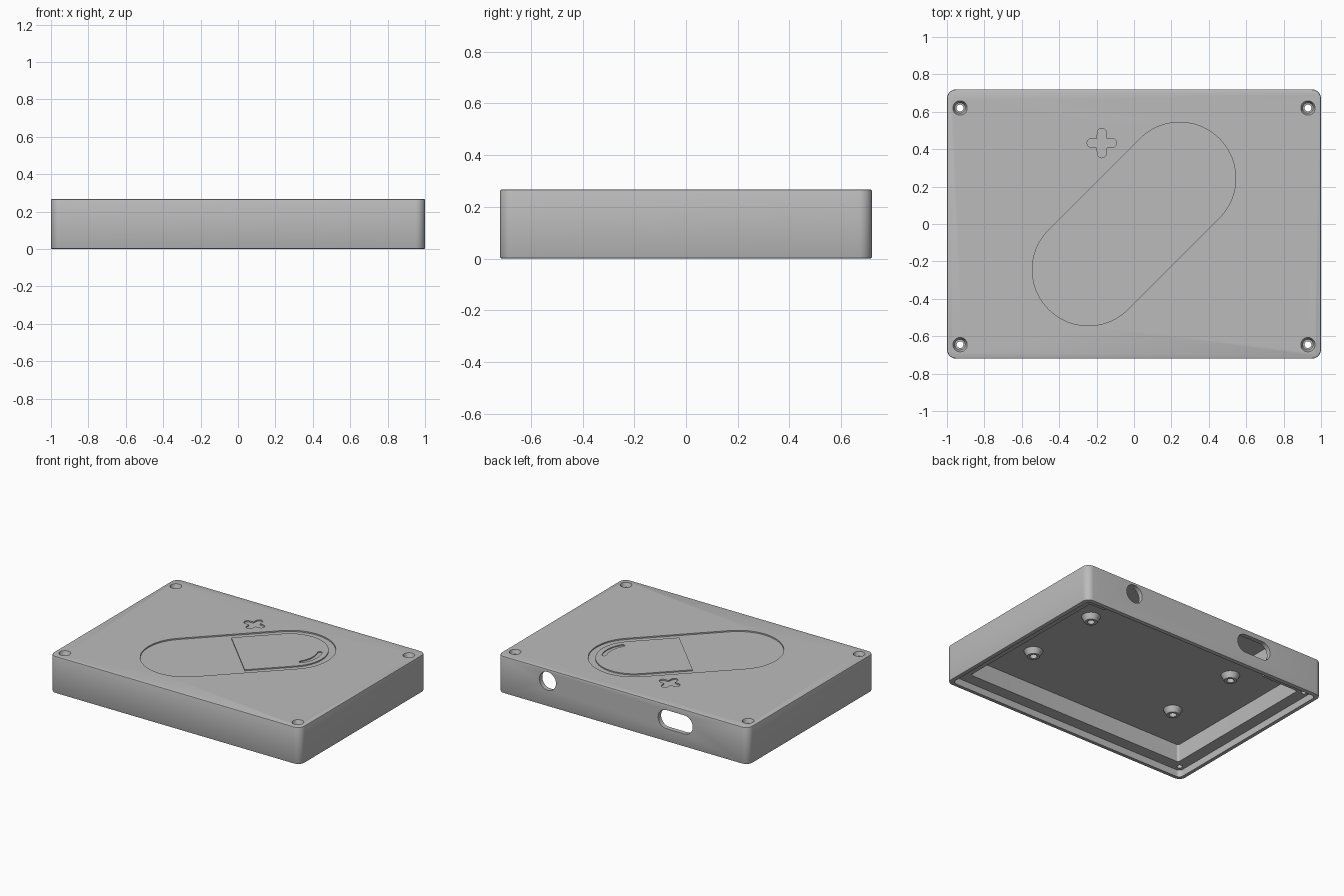
import bpy, bmesh
from math import cos, sin, pi, radians
from mathutils import Vector, Matrix

old = bpy.data.objects.get("Cube")
if old:
    bpy.data.objects.remove(old, do_unlink=True)

grey = bpy.data.materials.new("matte_grey")
grey.use_nodes = True
grey.diffuse_color = (0.5, 0.5, 0.5, 1)
grey.node_tree.nodes["Principled BSDF"].inputs["Base Color"].default_value = (0.5, 0.5, 0.5, 1)

TOP = 0.267      # case height
HX, HY = 1.0, 0.72
CEIL = 0.177     # underside of the thick top
LEDGE = 0.05     # lid seat


def arc(cx, cy, r, a0, a1, n=12):
    return [(cx + r * cos(a0 + (a1 - a0) * i / n), cy + r * sin(a0 + (a1 - a0) * i / n))
            for i in range(n + 1)]


def rounded_rect(x0, x1, y0, y1, r):
    pts = []
    for k, (cx, cy) in enumerate([(x1 - r, y1 - r), (x0 + r, y1 - r), (x0 + r, y0 + r), (x1 - r, y0 + r)]):
        pts += arc(cx, cy, r, k * pi / 2, (k + 1) * pi / 2, 8)
    return pts


def make_object(name, bm):
    mesh = bpy.data.meshes.new(name)
    bmesh.ops.recalc_face_normals(bm, faces=bm.faces)
    bm.to_mesh(mesh)
    bm.free()
    mesh.materials.append(grey)
    obj = bpy.data.objects.new(name, mesh)
    bpy.context.collection.objects.link(obj)
    return obj


def prism(name, pts, z0, z1, matrix=None, bevel=0):
    """Extrude a flat outline from z0 to z1, then place it."""
    bm = bmesh.new()
    base = bm.faces.new([bm.verts.new((x, y, z0)) for x, y in pts])
    up = bmesh.ops.extrude_face_region(bm, geom=[base], use_keep_orig=True)["geom"]
    bmesh.ops.translate(bm, vec=(0, 0, z1 - z0), verts=[g for g in up if isinstance(g, bmesh.types.BMVert)])
    bmesh.ops.remove_doubles(bm, verts=bm.verts, dist=1e-5)
    if bevel:
        rim = [e for e in bm.edges if abs(e.verts[0].co.z - e.verts[1].co.z) < 1e-6]
        bmesh.ops.bevel(bm, geom=rim, offset=bevel, segments=2, profile=0.5, affect='EDGES')
    if matrix:
        bm.transform(matrix)
    return make_object(name, bm)


def cone(name, x, y, z0, z1, r0, r1):
    bm = bmesh.new()
    bmesh.ops.create_cone(bm, cap_ends=True, segments=32, radius1=r0, radius2=r1, depth=z1 - z0,
                          matrix=Matrix.Translation((x, y, (z0 + z1) / 2)))
    return make_object(name, bm)


def cut(target, cutter):
    mod = target.modifiers.new("cut", 'BOOLEAN')
    mod.operation, mod.solver, mod.object = 'DIFFERENCE', 'EXACT', cutter
    bpy.context.view_layer.objects.active = target
    bpy.ops.object.modifier_apply(modifier=mod.name)
    bpy.data.objects.remove(cutter, do_unlink=True)


def smooth(obj):
    bpy.ops.object.select_all(action='DESELECT')
    obj.select_set(True)
    bpy.context.view_layer.objects.active = obj
    bpy.ops.object.shade_smooth_by_angle(angle=radians(30))


# Outer shell, open underneath
case = prism("case_shell", rounded_rect(-HX, HX, -HY, HY, 0.05), 0, TOP, bevel=0.007)

# Lid seat, main cavity and the deeper trench behind the ports
t = 0.03
cut(case, prism("lid_seat", rounded_rect(-HX + t, HX - t, -HY + t, HY - t, 0.03), -0.1, LEDGE))
t = 0.115
cut(case, prism("cavity", rounded_rect(-HX + t, HX - t, -HY + t, HY - t, 0.015), -0.1, CEIL))
cut(case, prism("port_trench", rounded_rect(-0.59, 0.76, 0.46, HY - 0.033, 0.01), -0.05, 0.25))

# Corner screw holes with countersinks
for x in (-0.93, 0.93):
    for y in (-0.645, 0.62):
        cut(case, cone("screw_hole", x, y, -0.1, 0.5, 0.018, 0.018))
        cut(case, cone("countersink", x, y, TOP - 0.03, TOP + 0.01, 0.028, 0.042))

# Ports through the back wall: a round one and a long one
to_back = Matrix.Rotation(radians(90), 4, 'X')
for x, z, half, r in ((0.60, 0.182, 0.066, 0.066), (-0.42, 0.16, 0.138, 0.067)):
    outline = rounded_rect(x - half - 0.0001, x + half + 0.0001, z - r - 0.0001, z + r + 0.0001, r)
    cut(case, prism("port", outline, -0.8, -0.64, to_back))

# Shallow capsule recess on the top, lying diagonally
REACH = 0.345
diagonal = Matrix.Rotation(radians(45), 4, 'Z')
capsule = arc(REACH, 0, 0.30, -pi / 2, pi / 2, 24) + arc(-REACH, 0, 0.30, pi / 2, 3 * pi / 2, 24)
cut(case, prism("capsule_recess", capsule, TOP - 0.009, TOP + 0.05, diagonal))

# Four-lobed mark engraved beside the capsule
lobes = []
for k in range(4):
    a = k * pi / 2
    lobes += arc(0.055 * cos(a), 0.055 * sin(a), 0.024, a - pi / 2, a + pi / 2, 8)
    lobes.append((0.036 * cos(a + pi / 4), 0.036 * sin(a + pi / 4)))
cut(case, prism("cross_mark", lobes, TOP - 0.009, TOP + 0.05, Matrix.Translation((-0.172, 0.433, 0))))
smooth(case)

# Raised half of the capsule with a curved highlight groove
half = [(0, -0.253)] + arc(REACH, 0, 0.253, -pi / 2, pi / 2, 24) + [(0, 0.253)]
raised = prism("capsule_raised_half", half, TOP - 0.012, TOP - 0.001, diagonal)
a0, a1 = radians(-78), radians(-22)
mid = Vector((cos(a0), sin(a0))) * 0.2
end = Vector((cos(a1), sin(a1))) * 0.2
groove = (arc(REACH, 0, 0.215, a0, a1) + arc(REACH + end.x, end.y, 0.015, a1, a1 + pi, 6)[1:-1]
          + arc(REACH, 0, 0.185, a1, a0) + arc(REACH + mid.x, mid.y, 0.015, a0 + pi, a0 + 2 * pi, 6)[1:-1])
cut(raised, prism("highlight_groove", groove, TOP - 0.008, TOP + 0.05, diagonal))
smooth(raised)

# Tapered standoffs under the top
for i, x in enumerate((-0.56, 0.63)):
    for j, y in enumerate((-0.273, 0.313)):
        post = cone("standoff_%d" % (2 * i + j + 1), x, y, CEIL - 0.04, CEIL + 0.004, 0.042, 0.064)
        cut(post, cone("standoff_hole", x, y, 0, CEIL - 0.004, 0.024, 0.024))
        smooth(post)
